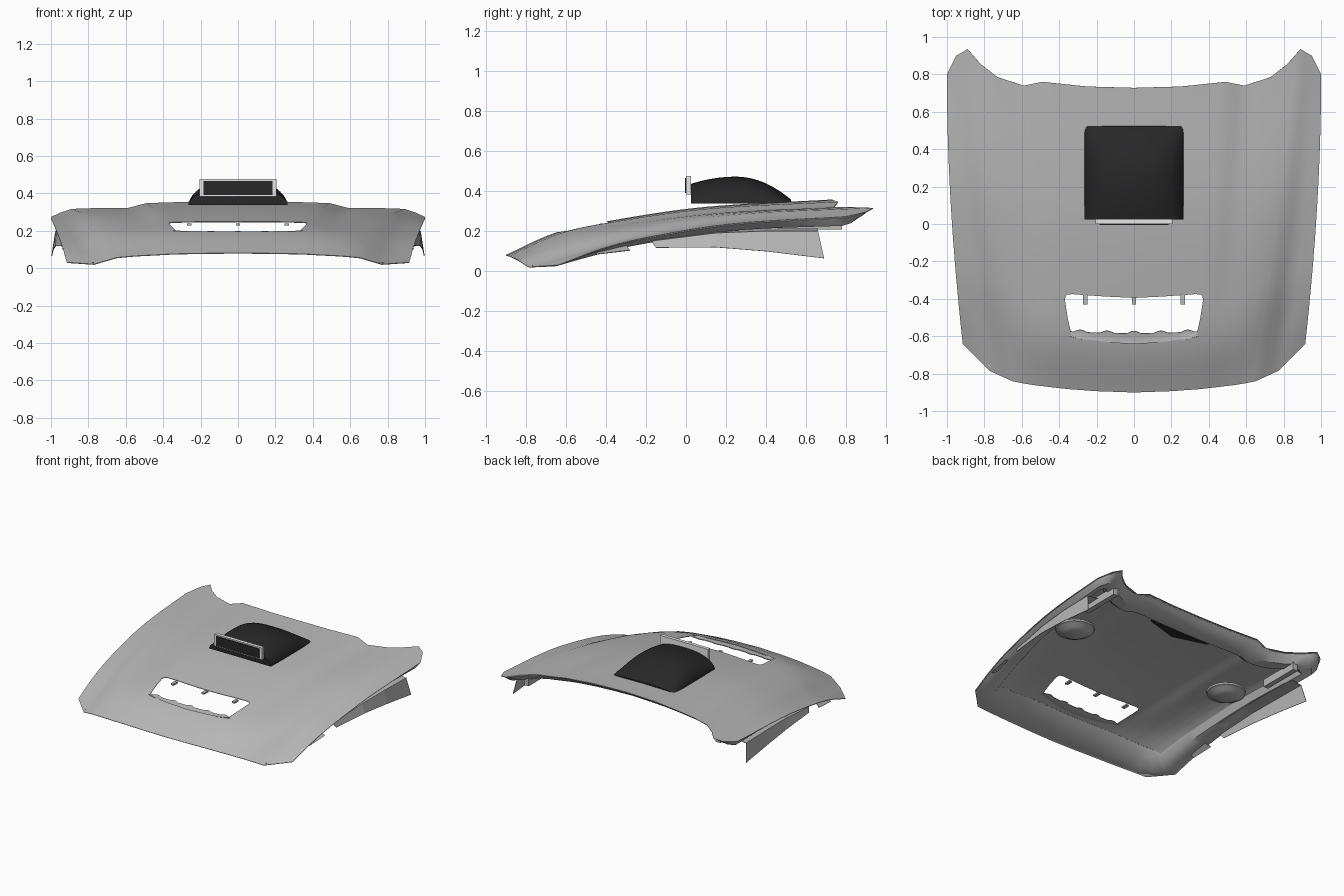
import bpy, bmesh, math
from mathutils import Vector

cube = bpy.data.objects.get("Cube")
if cube:
    bpy.data.objects.remove(cube, do_unlink=True)


def material(name, value):
    m = bpy.data.materials.new(name)
    m.use_nodes = True
    colour = (value, value, value, 1)
    m.diffuse_color = colour
    m.node_tree.nodes["Principled BSDF"].inputs["Base Color"].default_value = colour
    return m


GREY = material("panel grey", 0.48)
BLACK = material("scoop black", 0.02)
LIGHT = material("frame light grey", 0.85)


def make(name, verts, faces, mat, smooth=True, thick=0):
    mesh = bpy.data.meshes.new(name)
    mesh.from_pydata(verts, [], faces)
    bm = bmesh.new()
    bm.from_mesh(mesh)
    bmesh.ops.recalc_face_normals(bm, faces=bm.faces)
    bm.to_mesh(mesh)
    bm.free()
    ob = bpy.data.objects.new(name, mesh)
    bpy.context.collection.objects.link(ob)
    mesh.materials.append(mat)
    bpy.ops.object.select_all(action='DESELECT')
    ob.select_set(True)
    bpy.context.view_layer.objects.active = ob
    if thick:
        mod = ob.modifiers.new("thickness", 'SOLIDIFY')
        mod.thickness, mod.offset = thick, 0
        bpy.ops.object.modifier_apply(modifier=mod.name)
    if smooth:
        bpy.ops.object.shade_smooth_by_angle(angle=math.radians(35))
    return ob


def box(name, centre, size, mat):
    c = Vector(centre)
    v = [c + Vector((x * size[0], y * size[1], z * size[2])) / 2
         for x in (-1, 1) for y in (-1, 1) for z in (-1, 1)]
    f = [(0, 1, 3, 2), (4, 6, 7, 5), (0, 4, 5, 1), (2, 3, 7, 6), (0, 2, 6, 4), (1, 5, 7, 3)]
    return make(name, v, f, mat, False)


def grid_faces(rows, cols, wrap=False):
    return [(r * cols + c, r * cols + (c + 1) % cols,
             (r + 1) * cols + (c + 1) % cols, (r + 1) * cols + c)
            for r in range(rows - 1) for c in range(cols if wrap else cols - 1)]


def prism(name, outline, low, high, mat):
    n = len(outline)
    v = [(x, y, z) for z in (low, high) for x, y in outline]
    f = grid_faces(2, n, True) + [tuple(range(n)), tuple(range(n, 2 * n))]
    return make(name, v, f, mat, False)


# Panel rails, centre to edge: front end, rear end, heights from front to rear
STATIONS = (0, .15, .3, .6, 1)
RAILS = [
    ((0, -.9), (0, .728), (.08, .19, .245, .318, .357)),
    ((.2, -.893), (.25, .735), (.078, .188, .243, .315, .354)),
    ((.35, -.882), (.49, .76), (.075, .185, .24, .31, .346)),
    ((.44, -.872), (.59, .74), (.07, .175, .225, .288, .32)),
    ((.54, -.86), (.73, .785), (.065, .16, .215, .285, .32)),
    ((.6, -.85), (.82, .855), (.06, .148, .208, .283, .318)),
    ((.65, -.84), (.89, .935), (.055, .135, .2, .28, .315)),
    ((.77, -.785), (.95, .9), (.02, .09, .16, .25, .295)),
    ((.915, -.64), (1, .8), (.03, .11, .165, .235, .272)),
]
LAST = len(RAILS) - 1


def smooth_height(h, v):
    k = max(i for i in range(len(h) - 1) if STATIONS[i] <= v)

    def slope(i):
        a, b = max(i - 1, 0), min(i + 1, len(h) - 1)
        return (h[b] - h[a]) / (STATIONS[b] - STATIONS[a])
    d = STATIONS[k + 1] - STATIONS[k]
    t = (v - STATIONS[k]) / d
    s = t * t * (3 - 2 * t)
    return (h[k] * (1 - s) + h[k + 1] * s + slope(k) * d * t * (1 - t) ** 2
            - slope(k + 1) * d * t * t * (1 - t))


def rail(i, v):
    a, b, h = RAILS[i]
    x = (a[0] * (1 - v) + b[0] * v) * (1 + .085 * v * (1 - v))
    return Vector((x, a[1] * (1 - v) + b[1] * v, smooth_height(h, v)))


def panel_point(u, v):
    a = min(abs(u), LAST)
    i = min(int(a), LAST - 1)
    p = rail(i, v).lerp(rail(i + 1, v), a - i)
    if u < 0:
        p.x = -p.x
    return p


# Main panel with vent opening
SUB, ROWS = 3, 33
us = [i / SUB for i in range(-LAST * SUB, LAST * SUB + 1)]
panel = make("hood_panel", [panel_point(u, r / (ROWS - 1)) for r in range(ROWS) for u in us],
             grid_faces(ROWS, len(us)), GREY, False, .004)
right_side = [(0, -.64), (.17, -.628), (.3, -.61), (.335, -.59), (.355, -.5),
              (.37, -.4), (.36, -.378), (.33, -.375), (.15, -.388), (0, -.395)]
outline = right_side + [(-x, y) for x, y in right_side[-2:0:-1]]
cutter = prism("vent_cutter", outline, -.2, .6, GREY)
cutter.hide_render = True
bpy.ops.object.select_all(action='DESELECT')
panel.select_set(True)
bpy.context.view_layer.objects.active = panel
cut = panel.modifiers.new("vent", 'BOOLEAN')
cut.operation, cut.solver, cut.object = 'DIFFERENCE', 'EXACT', cutter
bpy.ops.object.modifier_apply(modifier=cut.name)
bpy.data.objects.remove(cutter, do_unlink=True)
bpy.ops.object.shade_smooth_by_angle(angle=math.radians(30))

# Pressed reinforcement frame running round the underside
N = 24
loop = ([(-1 + 2 * i / N, 0) for i in range(N)] + [(1, i / N) for i in range(N)]
        + [(1 - 2 * i / N, 1) for i in range(N)] + [(-1, 1 - i / N) for i in range(N)])
verts = []
for inset, depth in ((.006, .004), (.02, .018), (.05, .045), (.105, .045), (.135, .006)):
    for a, b in loop:
        v = inset + b * (1 - 2 * inset)
        p = panel_point(a * LAST * (1 - 1.5 * inset), v)
        p.z -= depth * (.45 + .75 * v)
        verts.append(p)
make("inner_frame", verts, grid_faces(5, len(loop), True), GREY, True, .003)


def centre_height(y):
    return panel_point(0, (y + .9) / 1.628).z


# Vent ledge with a wall up to the panel and a scalloped edge, and clips opposite
verts = []
for i in range(61):
    x = -.345 + .69 * i / 60
    dip = .05 * (x / .345) ** 2
    scallop = .012 * max(0, math.cos(x * 44)) - .006
    for y, drop in ((-.65 + dip, .006), (-.622 + dip, .018), (-.578 + scallop + .2 * dip, .018)):
        verts.append((x, y, centre_height(y) - drop))
make("vent_ledge", verts, grid_faces(61, 3), GREY, True, .005)
for label, x in (("right", -.26), ("centre", 0), ("left", .26)):
    box("vent_clip_" + label, (x, -.405, .234), (.024, .05, .012), GREY)

# Domed scoop
NX, NY, HALF, BASE = 29, 25, .265, .339
verts = []
for j in range(NY):
    t = j / (NY - 1)
    height = .134 - .036 * (1 - t / .45) ** 2 if t < .45 else .134 - .115 * ((t - .45) / .55) ** 2
    for i in range(NX):
        a = -math.cos(math.pi * i / (NX - 1))
        verts.append((a * HALF, .025 + .5 * t,
                      BASE + height * max(0, 1 - abs(a) ** 2.6) ** .6))
faces = grid_faces(NY, NX)
faces += [tuple(range(NX)), tuple(range((NY - 1) * NX, NY * NX)),
          (0, NX - 1, NY * NX - 1, (NY - 1) * NX)]
make("scoop_dome", verts, faces, BLACK)

# Scoop mouth: light frame with a dark panel set in its front
box("scoop_mouth_frame", (0, .013, .43), (.41, .026, .092), LIGHT)
box("scoop_mouth_panel", (0, -.001, .429), (.37, .008, .074), BLACK)

# Mirrored underside parts
for side, s in (("left", 1), ("right", -1)):
    # Skirt blade with a lip folded in under the panel
    verts = []
    for y_low, y, x_low, x, low, high in ((-.15, -.17, .945, .93, .118, .15),
                                          (.15, .15, .975, .955, .12, .19),
                                          (.4, .4, .988, .97, .1, .2),
                                          (.69, .66, .996, .975, .065, .2)):
        verts += [(s * x_low, y_low, low), (s * x, y, high), (s * (x - .09), y, high + .012)]
    make("side_skirt_" + side, verts, grid_faces(4, 3), GREY, False, .004)
    flap = [(.88, -.45, .1), (.925, -.45, .085), (.9, -.3, .13), (.94, -.28, .105)]
    make("front_flap_" + side, [(s * x, y, z) for x, y, z in flap],
         grid_faces(2, 2), GREY, False, .004)
    # Shallow cup with a rolled rim
    verts = [(s * .69 + r * math.cos(k * math.pi / 12), .18 + r * math.sin(k * math.pi / 12), z)
             for r, z in ((.14, .25), (.135, .238), (.11, .23), (.09, .215), (.05, .207), (.01, .205))
             for k in range(24)]
    make("underside_cup_" + side, verts,
         grid_faces(6, 24, True) + [tuple(range(120, 144))], GREY)
    box("hinge_plate_" + side, (s * .82, .62, .24), (.04, .32, .06), GREY)
